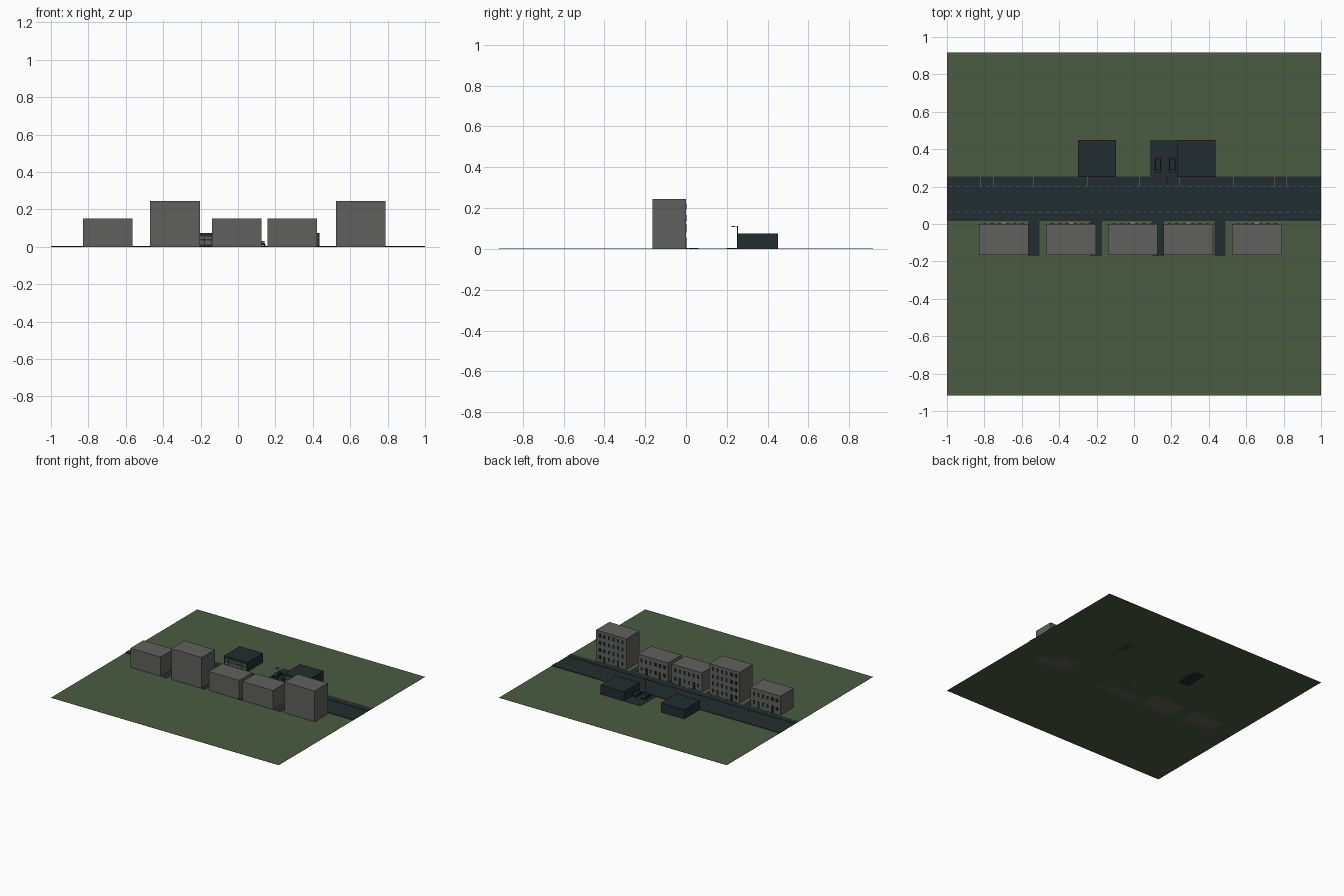
import bpy, bmesh

old = bpy.data.objects.get("Cube")
if old:
    bpy.data.objects.remove(old, do_unlink=True)


def make_material(name, r, g, b):
    m = bpy.data.materials.new(name)
    m.use_nodes = True
    m.diffuse_color = (r, g, b, 1)
    m.node_tree.nodes["Principled BSDF"].inputs["Base Color"].default_value = (r, g, b, 1)
    return m


grass = make_material("grass green", 0.07, 0.105, 0.052)
stone = make_material("stone grey", 0.118, 0.118, 0.112)
asphalt = make_material("dark slate", 0.016, 0.027, 0.029)
glass = make_material("window dark", 0.012, 0.018, 0.02)
pale = make_material("pale grey", 0.17, 0.18, 0.17)


def boxes(name, mat, items):
    """Join boxes given as (x0, x1, y0, y1, z0, z1) into one object."""
    bm = bmesh.new()
    for x0, x1, y0, y1, z0, z1 in items:
        verts = bmesh.ops.create_cube(bm, size=1)["verts"]
        bmesh.ops.scale(bm, vec=(x1 - x0, y1 - y0, z1 - z0), verts=verts)
        bmesh.ops.translate(bm, vec=((x0 + x1) / 2, (y0 + y1) / 2, (z0 + z1) / 2), verts=verts)
    me = bpy.data.meshes.new(name)
    bm.to_mesh(me)
    bm.free()
    ob = bpy.data.objects.new(name, me)
    me.materials.append(mat)
    bpy.context.collection.objects.link(ob)
    return ob


# Ground, road and pavements
boxes("ground", grass, [(-1, 1, -0.917, 0.917, 0, 0.001)])
boxes("road", asphalt, [(-1, 1, 0.015, 0.255, 0.0005, 0.002)])
boxes("pavements", asphalt, [(-1, 1, 0.015, 0.06, 0.001, 0.005),
                             (-1, 1, 0.2, 0.255, 0.001, 0.005)])
joints = (-0.82, -0.75, -0.535, -0.25, -0.04, 0.03, 0.245, 0.53, 0.75, 0.815)
boxes("pavement_joints", pale, [(x - 0.001, x + 0.001, 0.2, 0.252, 0.004, 0.0055) for x in joints])

# Kerb stones along both road edges
kerbs = []
for i in range(50):
    x = -0.98 + i * 0.04
    kerbs += [(x - 0.01, x + 0.01, 0.06, 0.061, 0.002, 0.005),
              (x - 0.01, x + 0.01, 0.199, 0.2, 0.002, 0.005)]
boxes("kerb_stones", stone, kerbs)

# Alleys between the apartment blocks
boxes("alleys", asphalt, [(x, x + 0.06, -0.17, 0.016, 0.0005, 0.002)
                          for x in (-0.565, -0.232, 0.1, 0.43)])

# Apartment blocks with windows and doors on the street side
for n, (x, floors) in enumerate([(-0.83, 2), (-0.47, 4), (-0.14, 2), (0.157, 2), (0.523, 4)]):
    height = 0.152 if floors == 2 else 0.245
    step = height / (floors + 0.3)
    boxes(f"apartment_block_{n + 1}", stone, [(x, x + 0.266, -0.165, 0, 0, height)])
    panes = []
    for f in range(floors):
        for c in range(6):
            cx = x + 0.033 + c * 0.04
            cz = step * (f + 0.65)
            if f == 0 and c in (1, 4):
                panes.append((cx - 0.01, cx + 0.01, -0.001, 0.002, 0.002, cz + 0.014))
            else:
                panes.append((cx - 0.009, cx + 0.009, -0.001, 0.002, cz - 0.014, cz + 0.014))
    boxes(f"block_windows_{n + 1}", glass, panes)
    boxes(f"block_step_{n + 1}", pale, [(x + 0.12, x + 0.15, 0, 0.012, 0, 0.004)])

# Low shops with glazed fronts
for n, x in enumerate((-0.3, 0.23)):
    boxes(f"shop_{n + 1}", asphalt, [(x, x + 0.205, 0.252, 0.45, 0, 0.075)])
    panes = []
    for c in range(5):
        cx = x + 0.01 + c * 0.038
        panes += [(cx, cx + 0.033, 0.25, 0.253, 0.012, 0.034),
                  (cx, cx + 0.033, 0.25, 0.253, 0.042, 0.056)]
    boxes(f"shop_windows_{n + 1}", stone, panes)

# Parking yard with two cars
boxes("parking_yard", asphalt, [(0.085, 0.232, 0.25, 0.45, 0.0005, 0.003)])
for n, x in enumerate((0.128, 0.205)):
    boxes(f"car_body_{n + 1}", asphalt, [(x - 0.017, x + 0.017, 0.275, 0.355, 0.007, 0.018),
                                         (x - 0.014, x + 0.014, 0.29, 0.345, 0.018, 0.03)])
    boxes(f"car_glass_{n + 1}", pale, [(x - 0.012, x + 0.012, 0.289, 0.29, 0.02, 0.028),
                                       (x - 0.012, x + 0.012, 0.345, 0.346, 0.02, 0.028)])
    boxes(f"car_wheels_{n + 1}", glass, [(x + s * 0.015 - 0.003, x + s * 0.015 + 0.003,
                                          y - 0.007, y + 0.007, 0.002, 0.015)
                                         for s in (-1, 1) for y in (0.292, 0.338)])

# Street lamp with arm reaching over the road
boxes("street_lamp", asphalt, [(0.174, 0.178, 0.25, 0.254, 0, 0.112),
                               (0.175, 0.177, 0.225, 0.254, 0.11, 0.113),
                               (0.172, 0.18, 0.222, 0.236, 0.108, 0.113)])
